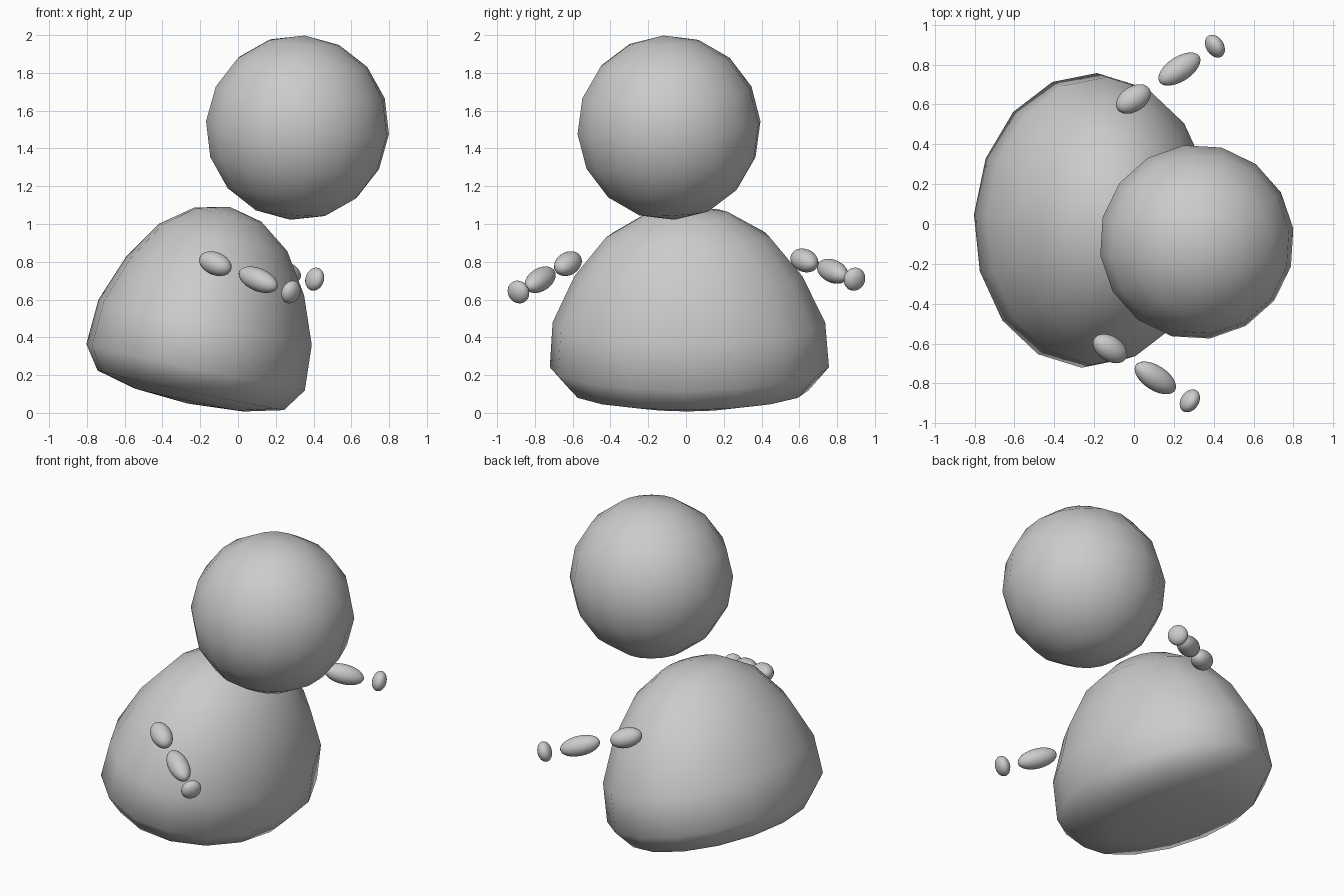
import bpy, bmesh
from math import radians, tau
from mathutils import Vector

if "Cube" in bpy.data.objects:
    bpy.data.objects.remove(bpy.data.objects["Cube"])


def finish(bm, name, loc, rot=(0, 0, 0), scale=(1, 1, 1)):
    for f in bm.faces:
        f.smooth = True
    me = bpy.data.meshes.new(name)
    bm.to_mesh(me)
    bm.free()
    ob = bpy.data.objects.new(name, me)
    ob.location, ob.scale = loc, scale
    ob.rotation_euler = [radians(a) for a in rot]
    bpy.context.collection.objects.link(ob)
    return ob


def ball(name, loc, radii, rot=(0, 0, 0), segments=16, rings=8):
    bm = bmesh.new()
    bmesh.ops.create_uvsphere(bm, u_segments=segments, v_segments=rings, radius=1)
    return finish(bm, name, loc, rot, radii)


# Body: flat-bottomed dome lathed from a profile, widened in y and leaning forward
profile = [(0, -0.007), (0.295, 0.013), (0.505, 0.065), (0.592, 0.19), (0.578, 0.433),
           (0.483, 0.683), (0.348, 0.892), (0.181, 1.016), (0, 1.058)]
bm = bmesh.new()
verts = [bm.verts.new((r, 0, z)) for r, z in profile]
edges = [bm.edges.new(pair) for pair in zip(verts, verts[1:])]
bmesh.ops.spin(bm, geom=verts + edges, cent=(0, 0, 0), axis=(0, 0, 1),
               angle=tau, steps=16, dvec=(0, 0, 0))
bmesh.ops.remove_doubles(bm, verts=bm.verts, dist=0.0005)
bmesh.ops.recalc_face_normals(bm, faces=bm.faces)
finish(bm, "body", (-0.264, 0.02, 0.056), (0, 12, -3), (1, 1.25, 1))

# Head: low-segment sphere floating over the front of the body
ball("head", (0.315, -0.09, 1.51), (0.49, 0.49, 0.49), (4, 4, 8))

# Arms: upper arm, forearm and flattened hand, each aimed along its arm
arms = {
    "right": (-1, 20, [(-0.12, -0.625, 0.79), (0.107, -0.772, 0.705), (0.28, -0.887, 0.64)]),
    "left": (1, 15, [(-0.003, 0.627, 0.807), (0.228, 0.777, 0.75), (0.406, 0.892, 0.708)]),
}
parts = [("upper_arm", (0.098, 0.063, 0.06)),
         ("forearm", (0.123, 0.062, 0.06)),
         ("hand", (0.043, 0.062, 0.062))]
for side, (sign, droop, spots) in arms.items():
    for (part, radii), loc in zip(parts, spots):
        ball(f"{side}_{part}", Vector(loc), radii, (0, droop, sign * 33), 24, 16)
